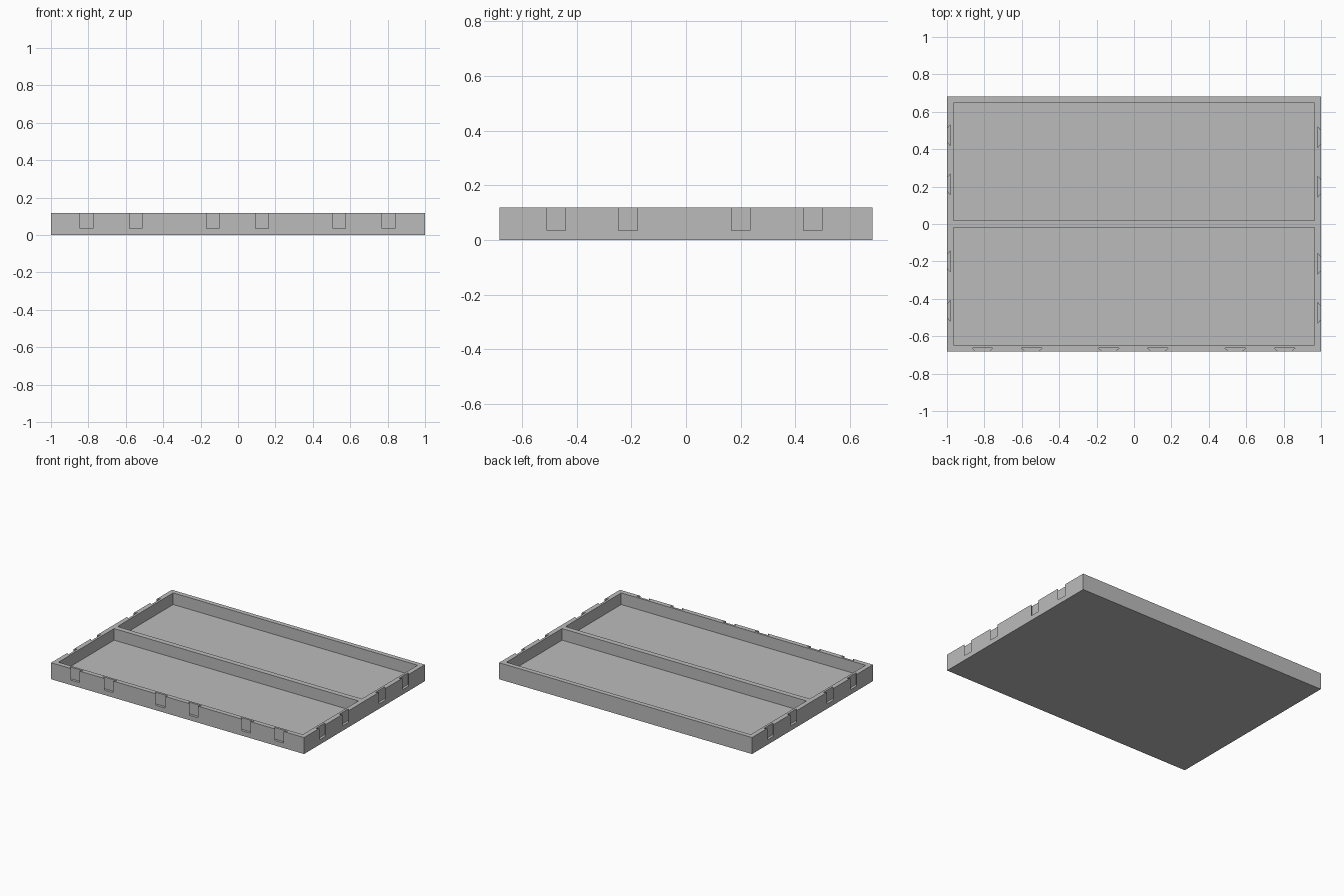
import bpy
import bmesh
from mathutils import Matrix, Vector

if "Cube" in bpy.data.objects:
    bpy.data.objects.remove(bpy.data.objects["Cube"], do_unlink=True)

HALF_X, HALF_Y, HEIGHT = 1.0, 0.682, 0.118
WALL, FLOOR, RIB = 0.034, 0.035, 0.019
SLOT_DEPTH, SLOT_OUTER, SLOT_INNER = 0.018, 0.034, 0.055
OVER = 0.05

grey = bpy.data.materials.new("plain grey")
grey.use_nodes = True
colour = (0.5, 0.5, 0.5, 1)
grey.diffuse_color = colour
grey.node_tree.nodes["Principled BSDF"].inputs["Base Color"].default_value = colour


def prism(bm, outline, z0, z1, matrix=Matrix()):
    """Extrude a flat outline from z0 to z1."""
    face = bm.faces.new([bm.verts.new(matrix @ Vector((x, y, z0))) for x, y in outline])
    up = bmesh.ops.extrude_face_region(bm, geom=[face])["geom"]
    verts = [v for v in up if isinstance(v, bmesh.types.BMVert)]
    bmesh.ops.translate(bm, verts=verts, vec=(0, 0, z1 - z0))


def rectangle(x0, x1, y0, y1):
    return [(x0, y0), (x1, y0), (x1, y1), (x0, y1)]


def finish(bm, name):
    bmesh.ops.recalc_face_normals(bm, faces=bm.faces)
    mesh = bpy.data.meshes.new(name)
    bm.to_mesh(mesh)
    bm.free()
    mesh.materials.append(grey)
    obj = bpy.data.objects.new(name, mesh)
    bpy.context.collection.objects.link(obj)
    return obj


# Solid tray block
bm = bmesh.new()
prism(bm, rectangle(-HALF_X, HALF_X, -HALF_Y, HALF_Y), 0, HEIGHT)
tray = finish(bm, "tray")

# Two long compartments with a rib between them
bm = bmesh.new()
inner = HALF_X - WALL
for y0, y1 in ((RIB, HALF_Y - WALL), (WALL - HALF_Y, -RIB)):
    prism(bm, rectangle(-inner, inner, y0, y1), FLOOR, HEIGHT + OVER)

# Dovetail slots, wider inside than at the outer face
flare = (SLOT_INNER - SLOT_OUTER) / SLOT_DEPTH
mouth = SLOT_OUTER - flare * 0.01
dovetail = [(-mouth, -0.01), (mouth, -0.01),
            (SLOT_INNER, SLOT_DEPTH), (-SLOT_INNER, SLOT_DEPTH)]


def slot(x, y, turn):
    place = Matrix.Translation((x, y, 0)) @ Matrix.Rotation(turn, 4, "Z")
    prism(bm, dovetail, FLOOR, HEIGHT + OVER, place)


QUARTER = 1.5707963
for x in (-0.81, -0.546, -0.135, 0.128, 0.542, 0.805):
    slot(x, -HALF_Y, 0)
for y in (-0.475, -0.212, 0.2, 0.464):
    slot(HALF_X, y, QUARTER)
    slot(-HALF_X, -y, -QUARTER)
cutter = finish(bm, "cutter")
cutter.hide_render = True

# Cut, bake the result and drop the cutter
cut = tray.modifiers.new("cut", "BOOLEAN")
cut.operation = "DIFFERENCE"
cut.solver = "EXACT"
cut.object = cutter
bpy.context.view_layer.update()
graph = bpy.context.evaluated_depsgraph_get()
tray.data = bpy.data.meshes.new_from_object(tray.evaluated_get(graph))
tray.modifiers.clear()
bpy.data.objects.remove(cutter, do_unlink=True)
